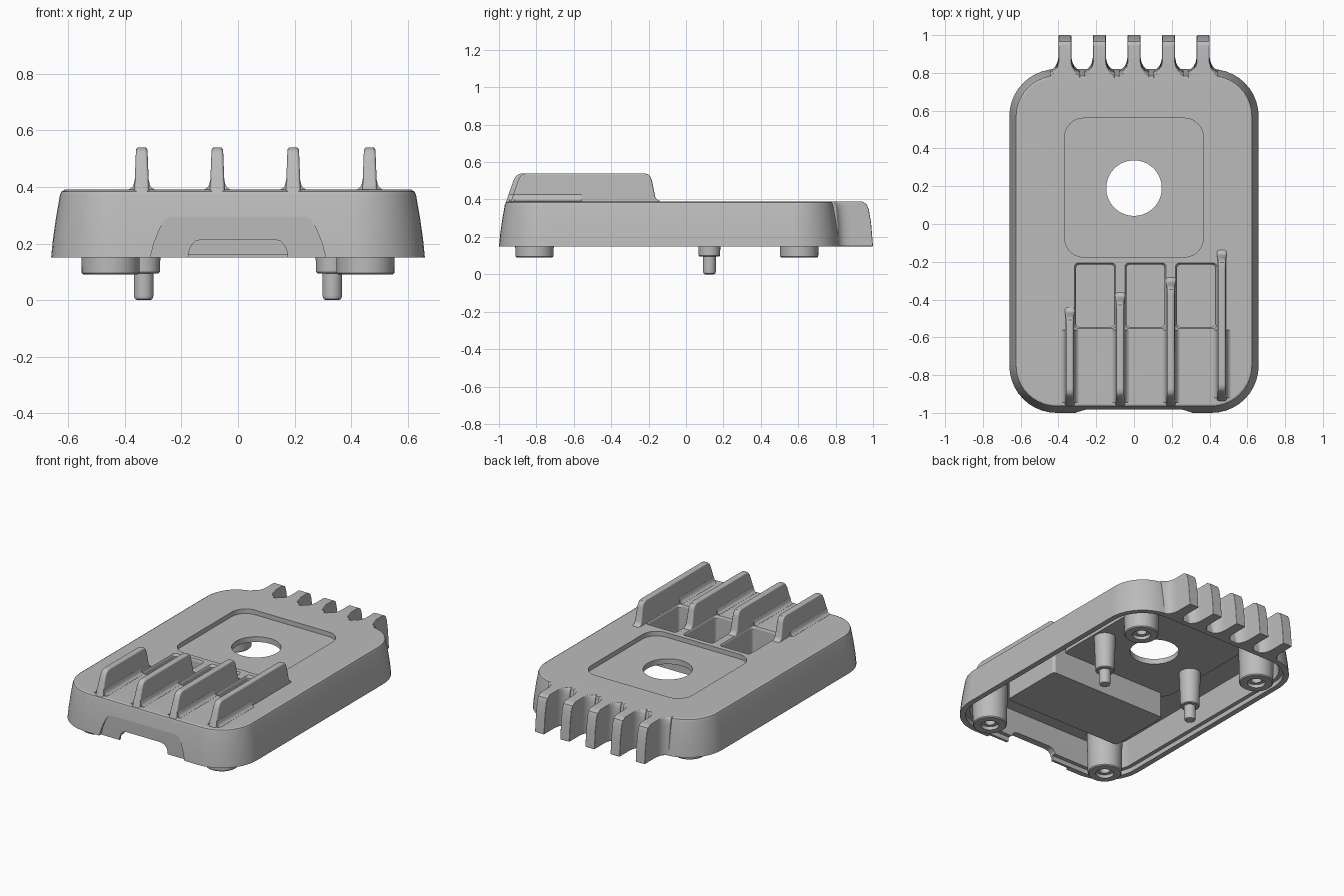
import bpy, bmesh
from math import sin, cos, pi, radians

old = bpy.data.objects.get("Cube")
if old:
    bpy.data.objects.remove(old, do_unlink=True)

grey = bpy.data.materials.new("plain_grey")
grey.use_nodes = True
grey.diffuse_color = (0.5, 0.5, 0.5, 1)
grey.node_tree.nodes["Principled BSDF"].inputs["Base Color"].default_value = (0.5, 0.5, 0.5, 1)


def loft(name, loops):
    """Closed solid from equal-length loops with capped ends."""
    bm = bmesh.new()
    rings = [[bm.verts.new(p) for p in loop] for loop in loops]
    n = len(rings[0])
    for a, b in zip(rings, rings[1:]):
        for i in range(n):
            j = (i + 1) % n
            bm.faces.new((a[i], a[j], b[j], b[i]))
    bm.faces.new(rings[0])
    bm.faces.new(rings[-1])
    bmesh.ops.recalc_face_normals(bm, faces=bm.faces)
    mesh = bpy.data.meshes.new(name)
    bm.to_mesh(mesh)
    bm.free()
    mesh.materials.append(grey)
    ob = bpy.data.objects.new(name, mesh)
    bpy.context.collection.objects.link(ob)
    return ob


def rounded(x0, x1, y0, y1, r, z, seg=10):
    corners = ((x1 - r, y1 - r), (x0 + r, y1 - r), (x0 + r, y0 + r), (x1 - r, y0 + r))
    return [(cx + r * cos((k + i / seg) * pi / 2), cy + r * sin((k + i / seg) * pi / 2), z)
            for k, (cx, cy) in enumerate(corners) for i in range(seg + 1)]


def slab(name, x0, x1, y0, y1, r, z0, z1):
    return loft(name, [rounded(x0, x1, y0, y1, r, z) for z in (z0, z1)])


def lathe(name, x, y, profile, seg=40):
    return loft(name, [[(x + r * cos(2 * pi * i / seg), y + r * sin(2 * pi * i / seg), z)
                        for i in range(seg)] for r, z in profile])


def mirrored(half):
    return half + [(-x, z) for x, z in reversed(half)]


def activate(ob):
    bpy.ops.object.select_all(action='DESELECT')
    ob.select_set(True)
    bpy.context.view_layer.objects.active = ob


def boolean(ob, tool, op='DIFFERENCE'):
    activate(ob)
    m = ob.modifiers.new("cut", 'BOOLEAN')
    m.operation, m.object, m.solver = op, tool, 'EXACT'
    bpy.ops.object.modifier_apply(modifier=m.name)
    bpy.data.objects.remove(tool, do_unlink=True)


def soften(ob, width=0):
    """Optional rounded edges, then smooth shading that keeps big faces flat."""
    activate(ob)
    if width:
        m = ob.modifiers.new("round", 'BEVEL')
        m.width, m.segments = width, 3
        m.limit_method, m.angle_limit = 'ANGLE', radians(55)
        bpy.ops.object.modifier_apply(modifier=m.name)
    bpy.ops.object.shade_smooth_by_angle(angle=radians(32))
    m = ob.modifiers.new("flat_faces", 'WEIGHTED_NORMAL')
    m.keep_sharp = True
    bpy.ops.object.modifier_apply(modifier=m.name)


def body_loop(inset, z):
    return rounded(-.66 + inset, .66 - inset, -1 + inset, .82 - inset, .25 - inset, z)


# Hollow tapered shell, open underneath, with a stepped rim
shell = loft("shell", [body_loop(i, z) for i, z in (
    (0, .15), (.007, .22), (.018, .295), (.031, .37), (.036, .383), (.048, .39))])
boolean(shell, loft("cavity", [body_loop(i, z) for i, z in (
    (.035, .1), (.035, .18), (.06, .18), (.075, .35))]))

# Thickened floor below the panel recess and deep box below the pockets
boolean(shell, slab("panel_floor", -.41, .41, -.22, .6, .1, .325, .37), 'UNION')
boolean(shell, slab("pocket_box", -.36, .49, -.595, -.165, .02, .16, .37), 'UNION')

# Panel recess and round opening on top
boolean(shell, slab("panel_recess", -.367, .367, -.175, .56, .1, .36, .5))
boolean(shell, lathe("opening", 0, .19, [(.147, .2), (.147, .5)], 64))

# Pockets between the ribs
RIB_X = (-.34, -.073, .195, .465)
for x in RIB_X[:3]:
    boolean(shell, loft("pocket", [
        rounded(x + .033 - g, x + .235 + g, -.545 - g, -.215 + g, .02, z)
        for g, z in ((0, .2), (0, .375), (.006, .386), (.014, .4))]))

# Front relief and slot
relief = mirrored([(.313, .12), (.31, .15), (.297, .2), (.275, .255), (.257, .285), (.24, .295)])
boolean(shell, loft("front_relief", [[(x, y, z) for x, z in relief] for y in (-1.1, -.981)]))
slot = mirrored([(.175, .1), (.175, .165), (.167, .19), (.15, .208), (.125, .215)])
boolean(shell, loft("front_slot", [[(x, y, z) for x, z in slot] for y in (-1.1, -.85)]))
soften(shell)

# Ribs, each longer than the last, slightly tapered and filleted at the base
for k, (x, end) in enumerate(zip(RIB_X, (-.45, -.37, -.29, -.145))):
    front = -.94 if k == 3 else -.965
    side = [(front, .365), (front + .004, .39), (front + .04, .495), (front + .053, .522),
            (front + .07, .536), (front + .095, .54),
            (end - .08, .54), (end - .058, .535), (end - .044, .52), (end - .037, .5),
            (end - .02, .415), (end - .01, .4), (end + .012, .388), (end + .012, .365)]
    rib = loft(f"rib_{k + 1}", [[(x + s * (.027 - .04 * (z - .365)), y, z) for y, z in side]
                                for s in (-1, 1)])
    soften(rib, .01)
    flare = mirrored([(.046, .38), (.046, .391), (.036, .396), (.029, .406), (.025, .425), (.02, .43)])
    fillet = loft(f"rib_fillet_{k + 1}", [[(x + w, y, z) for w, z in flare]
                                          for y in (front + .02, -.56)])
    soften(fillet)

# Comb of fins along the back, flared at the root
plan = mirrored([(.08, .79), (.08, .815), (.064, .822), (.05, .835), (.04, .855), (.034, .885), (.034, 1)])
for k in range(5):
    x = (k - 2) * .183
    fin = loft(f"back_fin_{k + 1}", [
        [(x + w, y - (t if y > .99 else t * .5), z) for w, y in plan]
        for z, t in ((.15, 0), (.27, .01), (.345, .022), (.375, .034), (.39, .06))])
    soften(fin, .006)

# Screw feet and locating pegs
for sx, side in ((1, "left"), (-1, "right")):
    for y, end in ((-.81, "front"), (.605, "back")):
        foot = lathe(f"{end}_{side}_foot", sx * .45, y, [
            (.032, .2), (.032, .112), (.054, .112), (.054, .09), (.096, .09),
            (.102, .096), (.104, .2), (.108, .365)])
        soften(foot)
    peg = lathe(f"{side}_peg", sx * .333, .125, [
        (.022, 0), (.031, .004), (.035, .016), (.035, .095), (.053, .095),
        (.057, .1), (.066, .35)])
    soften(peg)
